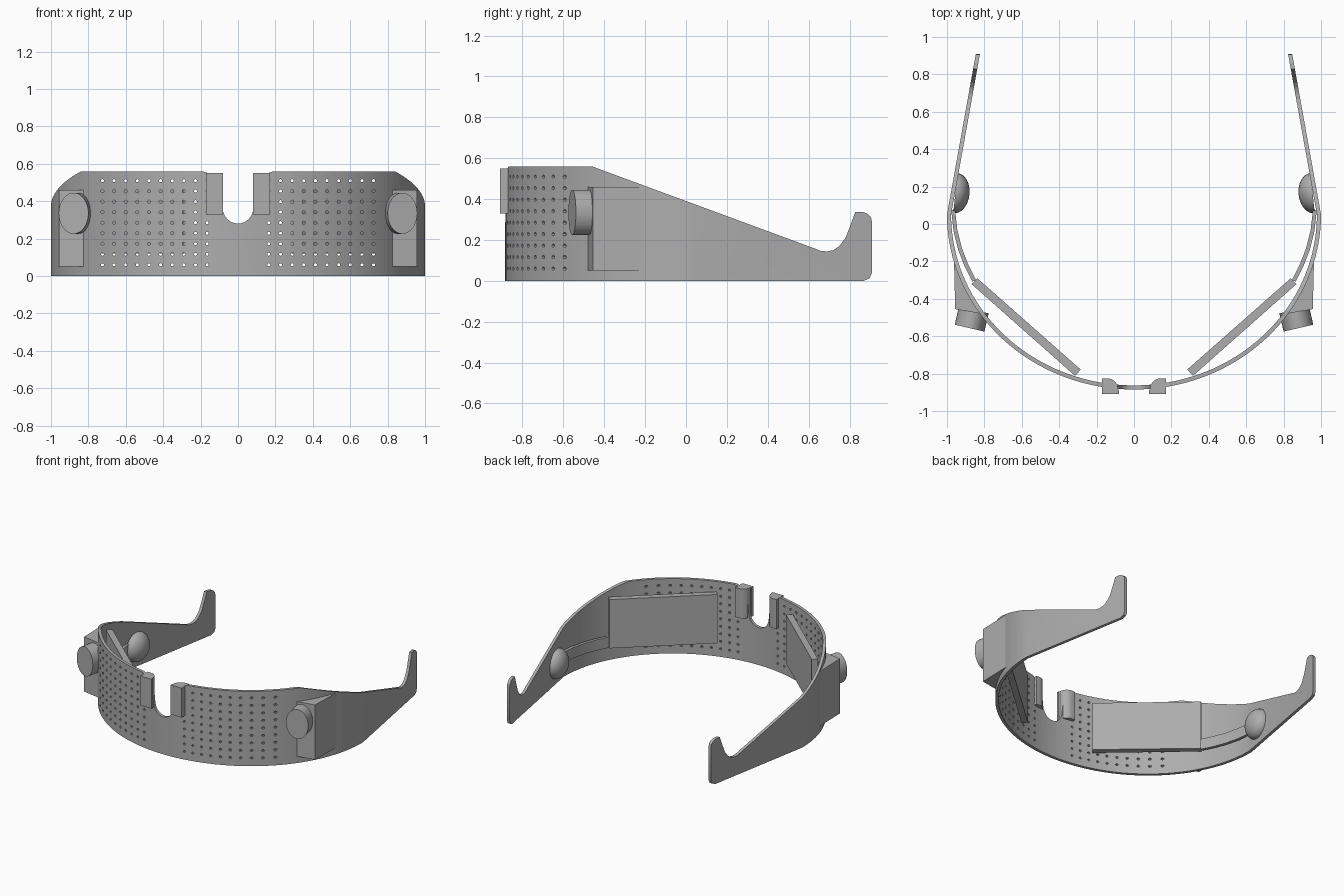
import bpy, bmesh, math
from mathutils import Vector, Matrix

old = bpy.data.objects.get("Cube")
if old:
    bpy.data.objects.remove(old, do_unlink=True)

grey = bpy.data.materials.new("plain grey")
grey.use_nodes = True
COLOUR = (0.42, 0.42, 0.42, 1)
grey.diffuse_color = COLOUR
grey.node_tree.nodes["Principled BSDF"].inputs["Base Color"].default_value = COLOUR


def finish(name, bm):
    bmesh.ops.recalc_face_normals(bm, faces=bm.faces)
    mesh = bpy.data.meshes.new(name)
    bm.to_mesh(mesh)
    bm.free()
    mesh.materials.append(grey)
    obj = bpy.data.objects.new(name, mesh)
    bpy.context.collection.objects.link(obj)
    return obj


def prism(name, points, axis, low, high):
    """Extrude a closed 2D outline along one axis."""
    bm = bmesh.new()
    place = {"x": lambda a, b: (low, a, b),
             "y": lambda a, b: (a, low, b),
             "z": lambda a, b: (a, b, low)}[axis]
    face = bm.faces.new([bm.verts.new(place(a, b)) for a, b in points])
    moved = bmesh.ops.extrude_face_region(bm, geom=[face])["geom"]
    step = Vector([high - low if axis == k else 0 for k in "xyz"])
    bmesh.ops.translate(bm, vec=step, verts=[v for v in moved if isinstance(v, bmesh.types.BMVert)])
    return finish(name, bm)


def activate(obj):
    bpy.ops.object.select_all(action="DESELECT")
    obj.select_set(True)
    bpy.context.view_layer.objects.active = obj


def carve(obj, cutter, operation):
    cutter.hide_render = True
    mod = obj.modifiers.new(operation, "BOOLEAN")
    mod.object, mod.operation, mod.solver = cutter, operation, "EXACT"
    activate(obj)
    bpy.ops.object.modifier_apply(modifier=mod.name)
    bpy.data.objects.remove(cutter, do_unlink=True)


def smooth(obj, angle=30):
    activate(obj)
    bpy.ops.object.shade_smooth_by_angle(angle=math.radians(angle))


# Wraparound band: half ellipse with straight arms, as one wall
THICK, MID_Y, DEPTH, SEGS = 0.022, 0.05, 0.935, 64


def arc(inset):
    steps = [math.pi * i / SEGS for i in range(SEGS + 1)]
    return [((1 - inset) * math.cos(t), MID_Y - (DEPTH - inset) * math.sin(t)) for t in steps]


def wall_line(inset):
    tip = 0.842 - inset
    return [(tip, 0.93)] + arc(inset) + [(-tip, 0.93)]


band = prism("visor_band", wall_line(0) + wall_line(THICK)[::-1], "z", -0.05, 0.6)

# Side silhouette: sloping top edge and hooked ear ends
silhouette = [(-1, 0), (-1, 0.56), (-0.46, 0.56), (0.63, 0.158), (0.66, 0.146),
              (0.69, 0.144), (0.72, 0.15), (0.75, 0.17), (0.78, 0.21), (0.8, 0.26),
              (0.828, 0.337), (0.865, 0.337), (0.89, 0.327), (0.905, 0.31), (0.91, 0.285),
              (0.91, 0.04), (0.898, 0.012), (0.87, 0)]
carve(band, prism("silhouette_cutter", silhouette, "x", -1.2, 1.2), "INTERSECT")

# Nose notch with a rounded bottom
half = [(0.2, 0.6), (0.19, 0.56), (0.16, 0.55), (0.1, 0.53), (0.085, 0.38)]
curve = [(0.083 * math.sin(t), 0.37 - 0.09 * math.cos(t))
         for t in [math.pi * i / 16 for i in range(7, -8, -1)]]
notch = half + curve + [(-x, z) for x, z in half[::-1]]
carve(band, prism("notch_cutter", notch, "y", -1.1, -0.7), "DIFFERENCE")

# Grid of small ventilation holes on each side of the notch
bm = bmesh.new()
for side in (-1, 1):
    for col in range(10):
        for row in range(9):
            spot = Vector((side * (0.165 + 0.0622 * col), -0.7, 0.06 + 0.0562 * row))
            bmesh.ops.create_cone(bm, cap_ends=True, segments=8, radius1=0.0085,
                                  radius2=0.0085, depth=0.6,
                                  matrix=Matrix.Translation(spot) @ Matrix.Rotation(math.pi / 2, 4, "X"))
carve(band, finish("hole_cutter", bm), "DIFFERENCE")
smooth(band)

for side, label in ((1, "left"), (-1, "right")):
    def flip(points):
        return [(side * x, y) for x, y in points]

    # Clip beside the notch, rounded on the inside
    clip = [(0.17, -0.91), (0.08, -0.91), (0.08, -0.89)]
    clip += [(0.145 - 0.06 * math.cos(t), -0.885 + 0.06 * math.sin(t))
             for t in [math.pi * i / 16 for i in range(9)]]
    smooth(prism(label + "_notch_clip", flip(clip + [(0.17, -0.825)]), "z", 0.33, 0.55))

    # Flat panel behind the band
    panel = [(0.868, -0.322), (0.838, -0.29), (0.285, -0.778), (0.315, -0.812)]
    prism(label + "_inner_panel", flip(panel), "z", 0.12, 0.485)

    # Curved strip joining the panel to the pad
    strip = [(0.845, -0.3), (0.885, -0.22), (0.92, -0.13), (0.945, -0.03), (0.957, 0.08)]
    outer = [(x + 0.02, y - 0.008) for x, y in strip]
    smooth(prism(label + "_inner_strip", flip(strip + outer[::-1]), "z", 0.12, 0.2))

    # Domed pad on the inside of the arm
    bm = bmesh.new()
    bmesh.ops.create_uvsphere(bm, u_segments=32, v_segments=16, radius=0.108)
    bmesh.ops.bisect_plane(bm, geom=bm.verts[:] + bm.edges[:] + bm.faces[:], dist=0.0001,
                           plane_co=(0, 0, 0), plane_no=(1, 0, 0), clear_outer=True)
    bmesh.ops.holes_fill(bm, edges=[e for e in bm.edges if e.is_boundary])
    bmesh.ops.transform(bm, verts=bm.verts, matrix=Matrix.Translation((0.955, 0.165, 0.15))
                        @ Matrix.Rotation(math.radians(6), 4, "Z") @ Matrix.Diagonal((0.7, 1, 1, 1)))
    bmesh.ops.scale(bm, vec=(side, 1, 1), verts=bm.verts)
    smooth(finish(label + "_temple_pad", bm), 40)

    # Wedge housing on the outside of the band
    wedge = [(0.962, -0.21), (0.956, -0.455), (0.815, -0.48), (0.88, -0.37)]
    prism(label + "_side_housing", flip(wedge), "z", 0.05, 0.46)

    # Oval knob on the front of the housing
    bm = bmesh.new()
    bmesh.ops.create_cone(bm, cap_ends=True, segments=40, radius1=0.11, radius2=0.11, depth=0.1)
    bmesh.ops.transform(bm, verts=bm.verts, matrix=Matrix.Translation((0.868, -0.508, 0.335))
                        @ Matrix.Rotation(math.radians(13), 4, "Z")
                        @ Matrix.Diagonal((0.74, 1, 1, 1)) @ Matrix.Rotation(math.pi / 2, 4, "X"))
    bmesh.ops.scale(bm, vec=(side, 1, 1), verts=bm.verts)
    smooth(finish(label + "_knob", bm))
